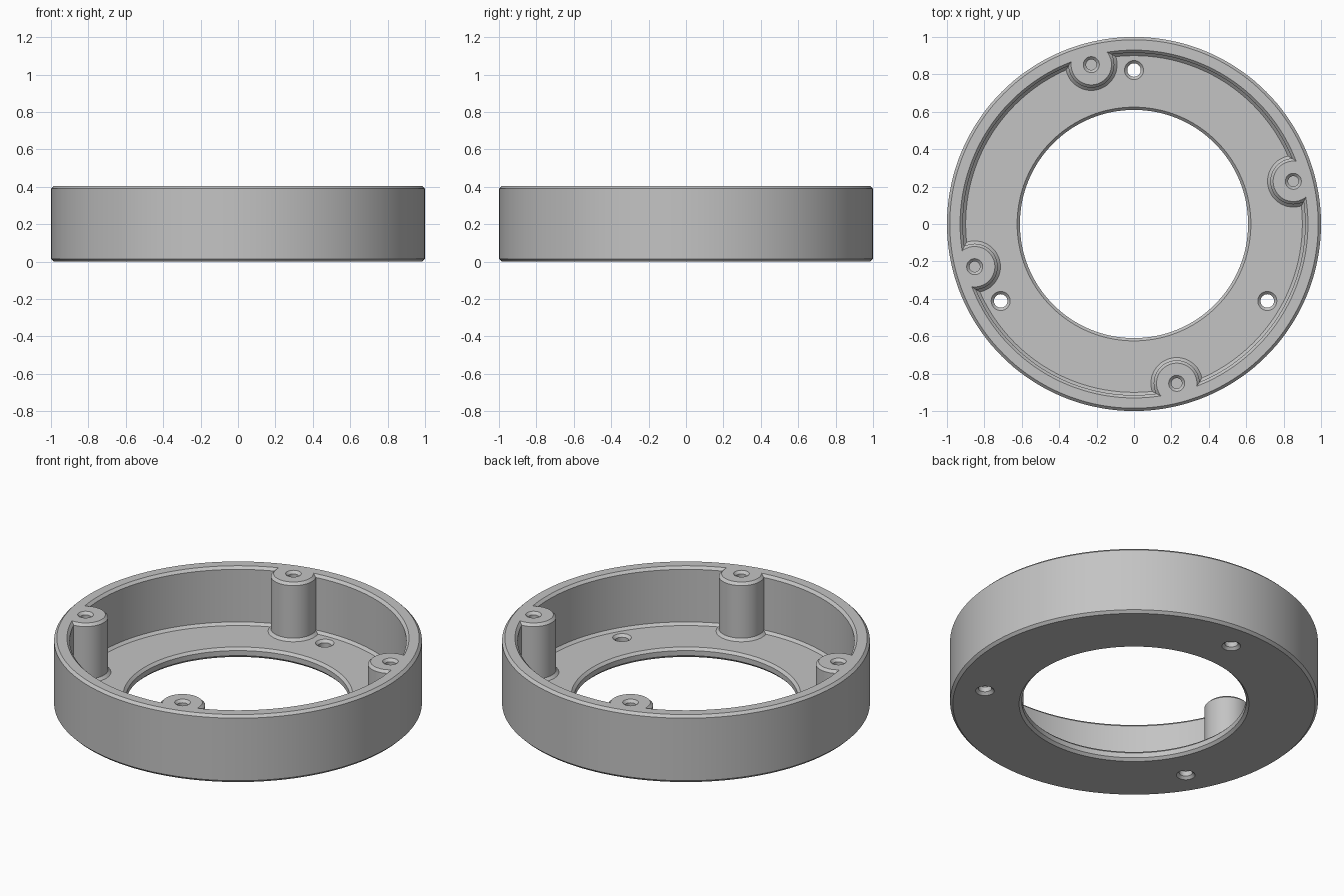
import bpy, bmesh, math
from mathutils import Matrix

cube = bpy.data.objects.get("Cube")
if cube:
    bpy.data.objects.remove(cube, do_unlink=True)

H, FLOOR, C = 0.405, 0.06, 0.015   # height, floor thickness, chamfer
LIP = 0.02                         # how far cutters overshoot a face

grey = bpy.data.materials.new("light grey")
grey.use_nodes = True
colour = (0.55, 0.55, 0.55, 1)
grey.diffuse_color = colour
grey.node_tree.nodes["Principled BSDF"].inputs["Base Color"].default_value = colour


def turned(name, profile, segments, centres=((0, 0),)):
    """Closed solid of revolution from (radius, z) points, bottom to top, at each centre."""
    bm = bmesh.new()
    for cx, cy in centres:
        rings = []
        for r, z in profile:
            rings.append([bm.verts.new((cx + r * math.cos(2 * math.pi * i / segments),
                                        cy + r * math.sin(2 * math.pi * i / segments), z))
                          for i in range(segments)])
        for low, high in zip(rings, rings[1:]):
            for i in range(segments):
                j = (i + 1) % segments
                bm.faces.new((low[i], low[j], high[j], high[i]))
        bm.faces.new(rings[0][::-1])
        bm.faces.new(rings[-1])
    mesh = bpy.data.meshes.new(name)
    bm.to_mesh(mesh)
    bm.free()
    mesh.materials.append(grey)
    ob = bpy.data.objects.new(name, mesh)
    bpy.context.collection.objects.link(ob)
    return ob


def subtract(target, tool):
    mod = target.modifiers.new("cut", 'BOOLEAN')
    mod.operation, mod.solver, mod.object = 'DIFFERENCE', 'EXACT', tool
    bpy.context.view_layer.objects.active = target
    bpy.ops.object.modifier_apply(modifier=mod.name)
    bpy.data.objects.remove(tool, do_unlink=True)


def through_hole(r, top):
    """Profile of a hole with a chamfer at both ends."""
    return [(r + C + LIP, -LIP), (r, C), (r, top - C), (r + C + LIP, top + LIP)]


def around(radius, start, count):
    return [(radius * math.cos(a), radius * math.sin(a))
            for a in (math.radians(start) + 2 * math.pi * k / count for k in range(count))]


# Outer body
ring = turned("ring_housing", [(1 - C, 0), (1, C), (1, H - C), (1 - C, H)], 144)

# Cavity with the four screw posts left standing in it
wall, post = 0.915, 0.123
posts = around(0.882, 15, 4)
cavity = turned("cavity_cutter", [(wall - C, FLOOR), (wall, FLOOR + C), (wall, H - C),
                                  (wall + C + LIP, H + LIP)], 144)
post_tool = turned("post_cutter", [(post + C + LIP, FLOOR - LIP), (post, FLOOR + C),
                                   (post, H - C), (post - C - 2 * LIP, H + 2 * LIP)], 48, posts)
subtract(cavity, post_tool)
subtract(ring, cavity)

# Central opening, mounting holes in the floor, blind screw holes in the posts
subtract(ring, turned("opening_cutter", through_hole(0.61, FLOOR), 144))
subtract(ring, turned("mount_cutter", through_hole(0.036, FLOOR), 32, around(0.823, 90, 3)))
subtract(ring, turned("screw_cutter", [(0.028, 0.15), (0.028, H - C),
                                       (0.028 + C + LIP, H + LIP)], 32, posts))

bpy.ops.object.select_all(action='DESELECT')
ring.select_set(True)
bpy.context.view_layer.objects.active = ring
bpy.ops.object.shade_smooth_by_angle(angle=math.radians(25))
